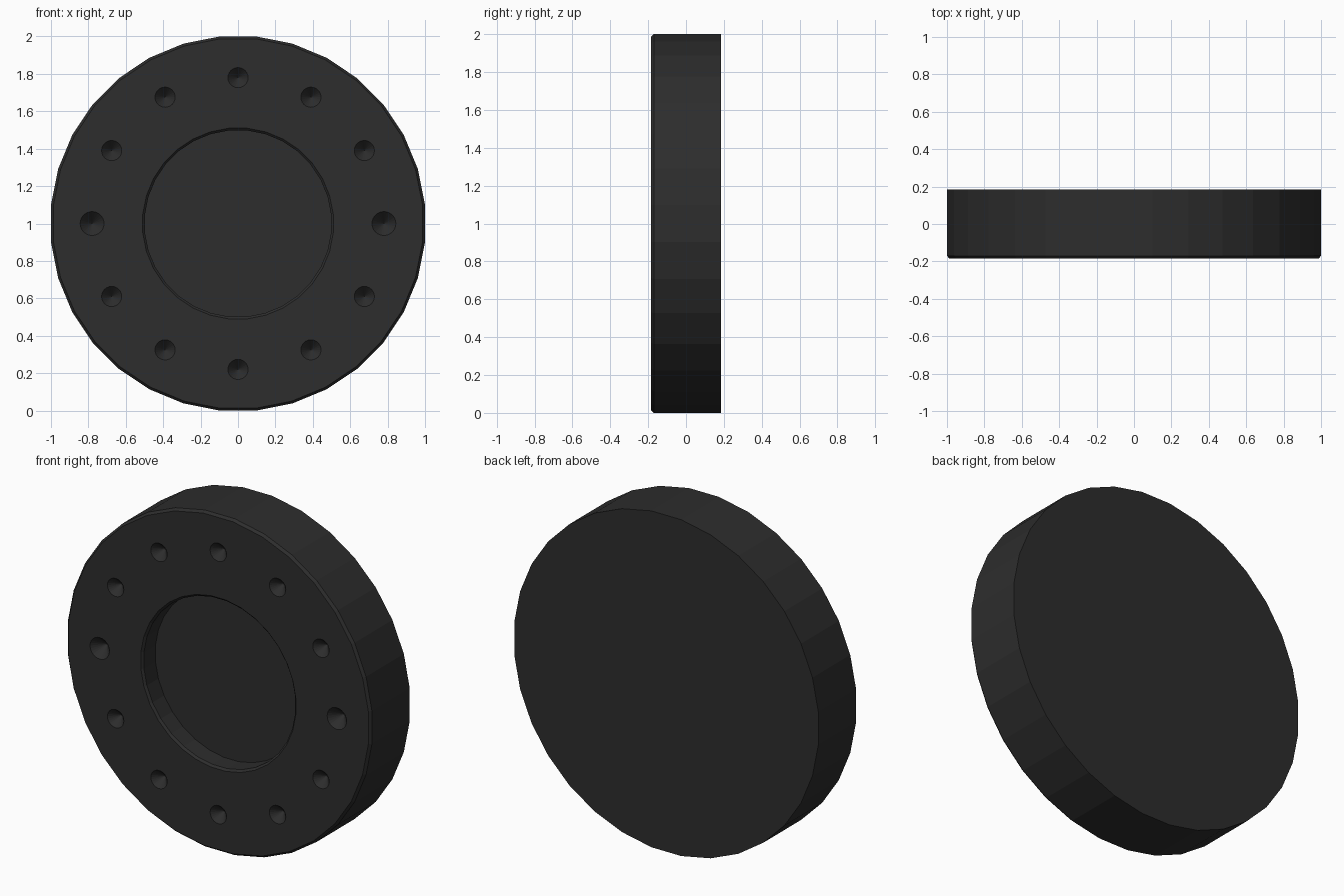
import bpy, bmesh, math
from mathutils import Matrix, Vector

cube = bpy.data.objects.get("Cube")
if cube:
    bpy.data.objects.remove(cube, do_unlink=True)

SIDES = 32
HALF = 0.185                       # half thickness
OUTER = 1 / math.cos(math.pi / SIDES)
CENTRE = Vector((0, 0, 1))

black = bpy.data.materials.new("matte_black")
black.use_nodes = True
colour = (0.026, 0.026, 0.026, 1)
black.diffuse_color = colour
black.node_tree.nodes["Principled BSDF"].inputs["Base Color"].default_value = colour


def add_object(name, bm):
    bmesh.ops.recalc_face_normals(bm, faces=bm.faces)
    mesh = bpy.data.meshes.new(name)
    bm.to_mesh(mesh)
    bm.free()
    mesh.materials.append(black)
    obj = bpy.data.objects.new(name, mesh)
    bpy.context.collection.objects.link(obj)
    return obj


# Disc: rings of (radius, y) from the back, over the bevelled rim, into the recess
profile = [(OUTER, HALF), (OUTER, 0.015 - HALF), (OUTER - 0.013, -HALF),
           (0.512, -HALF), (0.5, 0.012 - HALF), (0.5, 0.12 - HALF)]
bm = bmesh.new()
rings = []
for radius, y in profile:
    ring = []
    for i in range(SIDES):
        a = 2 * math.pi * (i + 0.5) / SIDES
        ring.append(bm.verts.new(CENTRE + Vector((radius * math.cos(a), y, radius * math.sin(a)))))
    rings.append(ring)
for r0, r1 in zip(rings, rings[1:]):
    for i in range(SIDES):
        j = (i + 1) % SIDES
        bm.faces.new((r0[i], r0[j], r1[j], r1[i]))
bm.faces.new(rings[0])             # back
bm.faces.new(rings[-1])            # recess floor
disc = add_object("recessed_disc", bm)

# Conical dimples around the face, the two side ones larger
bm = bmesh.new()
lift = 0.02
for k in range(12):
    a = k * math.pi / 6
    radius = 0.064 if k % 6 == 0 else 0.054
    depth = radius * 1.1
    height = depth + lift
    place = CENTRE + Vector((0.78 * math.cos(a), -HALF - lift + height / 2, 0.78 * math.sin(a)))
    bmesh.ops.create_cone(bm, cap_ends=True, segments=24, radius1=radius * height / depth,
                          radius2=0, depth=height,
                          matrix=Matrix.Translation(place) @ Matrix.Rotation(-math.pi / 2, 4, "X"))
bmesh.ops.remove_doubles(bm, verts=bm.verts, dist=0.0001)
cutter = add_object("dimple_cutter", bm)
cutter.hide_render = True
cutter.hide_viewport = True
cutter.display_type = "WIRE"

cut = disc.modifiers.new("dimples", "BOOLEAN")
cut.operation = "DIFFERENCE"
cut.solver = "EXACT"
cut.object = cutter
